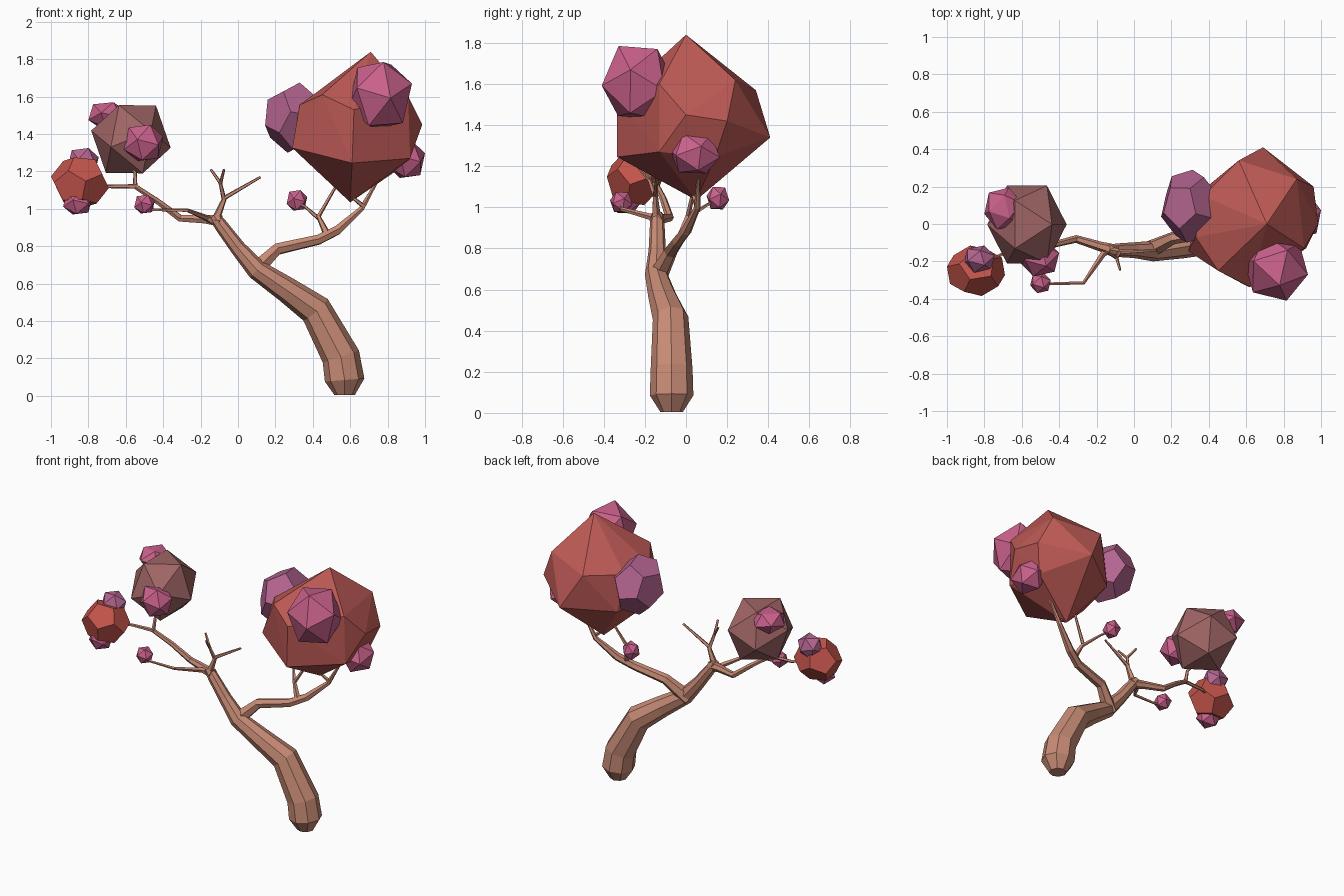
import bpy, bmesh, math
from mathutils import Vector, Matrix


def material(name, rgb):
    m = bpy.data.materials.new(name)
    m.diffuse_color = (*rgb, 1)
    return m


BARK = material("bark", (0.58, 0.26, 0.18))
RED = material("deep_red", (0.50, 0.10, 0.09))
BRIGHT = material("bright_red", (0.55, 0.09, 0.07))
MAUVE = material("mauve", (0.35, 0.13, 0.13))
PINK = material("pink", (0.59, 0.12, 0.26))
LILAC = material("lilac_pink", (0.46, 0.13, 0.28))


def finish(name, bm, mat):
    bmesh.ops.recalc_face_normals(bm, faces=bm.faces)
    me = bpy.data.meshes.new(name)
    bm.to_mesh(me)
    bm.free()
    me.materials.append(mat)
    ob = bpy.data.objects.new(name, me)
    bpy.context.collection.objects.link(ob)


def tube(name, pts, sides):
    """Tapered low-poly tube through points (x, y, z, radius)."""
    bm = bmesh.new()
    P = [Vector(p[:3]) for p in pts]
    rings, side, prev = [], None, None
    for i, p in enumerate(P):
        a = (p - P[i - 1]).normalized() if i else Vector()
        b = (P[i + 1] - p).normalized() if i + 1 < len(P) else Vector()
        t = (a + b).normalized()
        if side is None:
            side = Vector((0, 1, 0)) if abs(t.y) < 0.9 else Vector((1, 0, 0))
        side = (side - t * side.dot(t)).normalized()
        up = t.cross(side)
        ang = [2 * math.pi * k / sides for k in range(sides)]
        ring = [bm.verts.new(p + pts[i][3] * (side * math.cos(w) + up * math.sin(w))) for w in ang]
        if rings:
            for k in range(sides):
                n = (k + 1) % sides
                bm.faces.new((prev[k], prev[n], ring[n], ring[k]))
        rings.append(ring)
        prev = ring
    bm.faces.new(rings[0])
    bm.faces.new(rings[-1])
    finish(name, bm, BARK)


def hull(points):
    """Convex faceted lump around points."""
    bm = bmesh.new()
    for p in points:
        bm.verts.new(p)
    bmesh.ops.convex_hull(bm, input=bm.verts)
    bmesh.ops.dissolve_limit(bm, angle_limit=0.02, verts=bm.verts, edges=bm.edges)
    return bm


def ball(name, lo, hi, mat, axis=(0.3, -0.4, 0.8), near=(0.9, 0.3, 0.2), dual=False):
    """Faceted foliage: icosahedron (or its dual) turned, then fitted to a box."""
    bm = bmesh.new()
    bmesh.ops.create_icosphere(bm, subdivisions=1, radius=1)
    if dual:
        centres = [f.calc_center_median() for f in bm.faces]
        bm.free()
        bm = hull(centres)
    z = Vector(axis).normalized()
    x = Vector(near)
    x = (x - z * x.dot(z)).normalized()
    rot = Matrix((x, z.cross(x), z)).transposed()
    for v in bm.verts:
        v.co = rot @ v.co
    for i in range(3):
        c = [v.co[i] for v in bm.verts]
        a, s = min(c), (hi[i] - lo[i]) / (max(c) - min(c))
        for v in bm.verts:
            v.co[i] = lo[i] + (v.co[i] - a) * s
    finish(name, bm, mat)


# Trunk
tube("trunk", [(0.57, -0.07, 0.005, 0.055), (0.57, -0.07, 0.085, 0.106), (0.55, -0.07, 0.21, 0.102),
               (0.415, -0.075, 0.46, 0.087), (0.26, -0.115, 0.568, 0.069), (0.10, -0.145, 0.675, 0.055),
               (0.0, -0.14, 0.79, 0.042), (-0.09, -0.14, 0.91, 0.036), (-0.13, -0.14, 0.965, 0.03)], 8)

# Main branches
tube("right_branch", [(0.08, -0.14, 0.66, 0.05), (0.21, -0.075, 0.785, 0.034), (0.43, -0.04, 0.835, 0.029),
                      (0.53, 0.0, 0.885, 0.027), (0.66, 0.055, 1.0, 0.016), (0.74, 0.06, 1.14, 0.008)], 6)
tube("left_branch", [(-0.09, -0.145, 0.935, 0.034), (-0.18, -0.12, 0.945, 0.026), (-0.31, -0.08, 0.95, 0.021),
                     (-0.43, -0.11, 1.04, 0.017), (-0.55, -0.15, 1.12, 0.014)], 6)

# Thin twigs
twigs = {
    "twig_to_red_ball": [(-0.54, -0.15, 1.12, 0.013), (-0.70, -0.16, 1.12, 0.01), (-0.82, -0.22, 1.13, 0.007)],
    "twig_to_mauve_ball": [(-0.55, -0.15, 1.11, 0.013), (-0.55, -0.13, 1.19, 0.01), (-0.58, -0.06, 1.25, 0.007)],
    "twig_to_left_bud": [(-0.13, -0.14, 0.93, 0.02), (-0.165, -0.16, 0.95, 0.017), (-0.27, -0.315, 0.992, 0.01),
                         (-0.45, -0.32, 0.995, 0.008), (-0.50, -0.32, 1.03, 0.006)],
    "bare_twig_long": [(-0.12, -0.145, 0.94, 0.024), (-0.07, -0.15, 1.06, 0.013), (0.12, -0.14, 1.17, 0.007)],
    "bare_twig_left": [(-0.075, -0.15, 1.05, 0.013), (-0.095, -0.18, 1.14, 0.010), (-0.145, -0.15, 1.21, 0.007)],
    "bare_twig_right": [(-0.095, -0.175, 1.13, 0.010), (-0.075, -0.245, 1.21, 0.007)],
    "twig_under_red_crown": [(0.48, -0.025, 0.855, 0.022), (0.43, 0.01, 0.96, 0.013), (0.54, 0.05, 1.15, 0.007)],
    "twig_to_right_bud": [(0.43, 0.01, 0.95, 0.012), (0.36, 0.10, 1.01, 0.008), (0.31, 0.15, 1.04, 0.006)],
    "short_right_twig": [(0.67, 0.05, 1.015, 0.013), (0.60, 0.03, 1.07, 0.008)],
}
for name, pts in twigs.items():
    tube(name, pts, 5)

# Large faceted crowns
finish("big_red_crown", hull([
    (0.71, 0.0, 1.84), (0.60, 0.05, 1.035), (0.985, 0.0, 1.45),
    (0.56, 0.34, 1.57), (0.37, 0.15, 1.556), (0.33, -0.07, 1.556), (0.45, -0.25, 1.61),
    (0.62, -0.337, 1.53), (0.91, -0.13, 1.60), (0.87, 0.24, 1.62),
    (0.69, 0.41, 1.34), (0.39, 0.2, 1.31), (0.29, -0.145, 1.326), (0.61, -0.335, 1.245),
    (0.96, 0.20, 1.42), (0.92, -0.13, 1.27), (0.90, 0.14, 1.24)]), RED)
ball("mauve_crown", (-0.785, -0.21, 1.19), (-0.36, 0.205, 1.555), MAUVE, (0.142, 0, 0.181), (0.212, 0, -0.054))
ball("left_red_crown", (-1.0, -0.385, 1.01), (-0.69, -0.115, 1.275), BRIGHT, (0.2, -0.7, 0.6), (0.8, -0.2, 0.5), True)

# Pink blossoms stuck on the crowns, and end buds
ball("red_crown_blossom_left", (0.145, -0.10, 1.30), (0.45, 0.29, 1.675), LILAC, (-0.4, 0, 0.9), (-0.8, 0.3, -0.3), True)
ball("red_crown_blossom_front", (0.59, -0.41, 1.43), (0.93, -0.06, 1.785), PINK, (0.1, -0.5, 0.85), (0.3, -0.9, -0.2))
ball("red_crown_blossom_right", (0.80, -0.08, 1.165), (1.0, 0.165, 1.36), PINK)
ball("mauve_blossom_top", (-0.80, -0.03, 1.43), (-0.60, 0.195, 1.57), PINK)
ball("mauve_blossom_front", (-0.61, -0.28, 1.255), (-0.40, -0.08, 1.45), PINK)
ball("left_red_blossom_top", (-0.91, -0.26, 1.175), (-0.745, -0.115, 1.325), LILAC)
ball("left_red_blossom_bottom", (-0.935, -0.36, 0.97), (-0.78, -0.22, 1.10), PINK)
ball("left_bud", (-0.555, -0.37, 0.975), (-0.445, -0.26, 1.075), PINK)
ball("right_bud", (0.26, 0.10, 0.99), (0.37, 0.21, 1.10), PINK)
